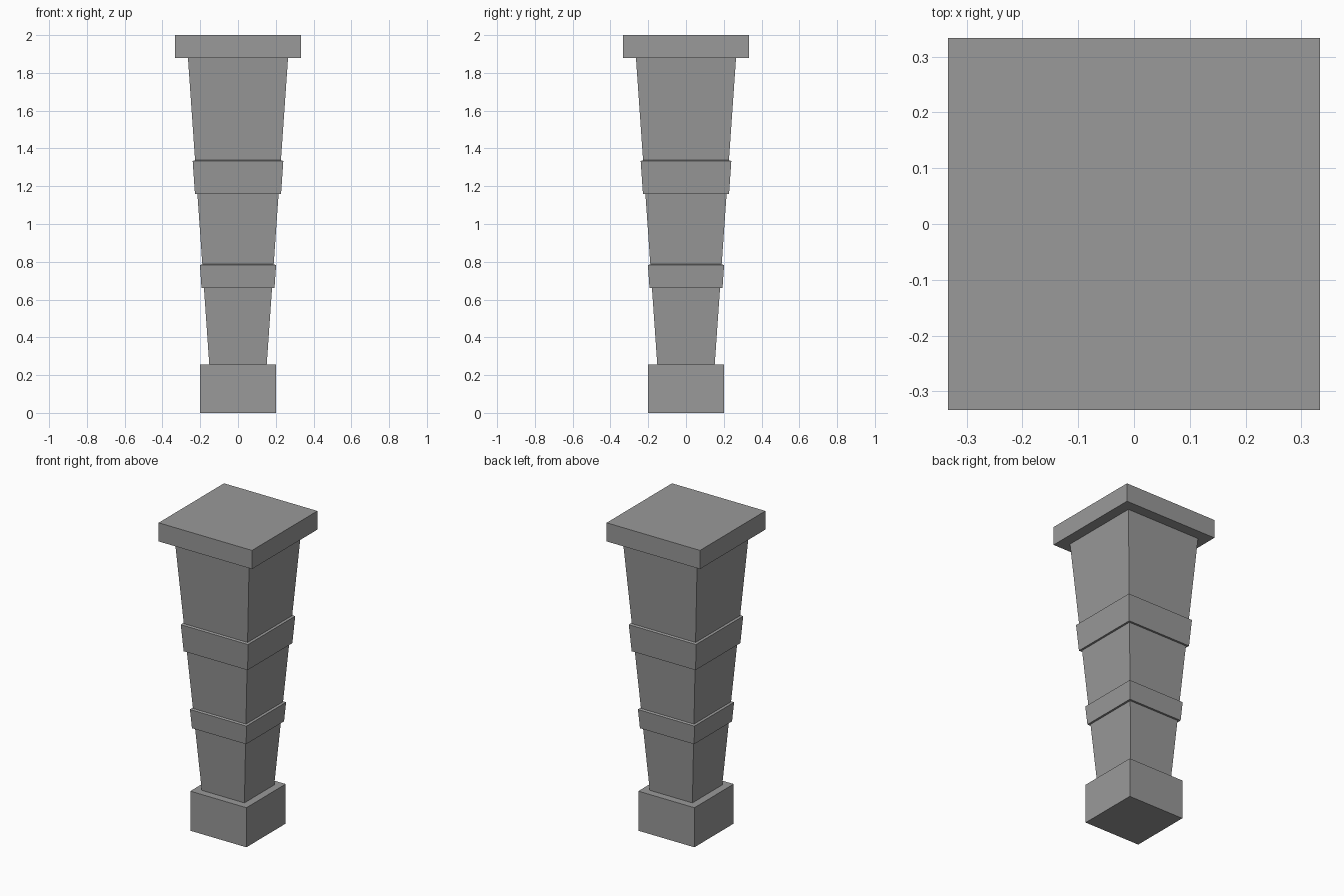
import bpy
import bmesh

cube = bpy.data.objects.get("Cube")
if cube:
    bpy.data.objects.remove(cube, do_unlink=True)

stone = bpy.data.materials.new("grey_stone")
stone.use_nodes = True
GREY = (0.32, 0.32, 0.32, 1)
stone.diffuse_color = GREY
stone.node_tree.nodes["Principled BSDF"].inputs["Base Color"].default_value = GREY


def square_stack(name, rings):
    """Closed solid through square rings given as (half width, height)."""
    bm = bmesh.new()
    loops = [[bm.verts.new((sx * h, sy * h, z))
              for sx, sy in ((-1, -1), (1, -1), (1, 1), (-1, 1))]
             for h, z in rings]
    for low, high in zip(loops, loops[1:]):
        for i in range(4):
            j = (i + 1) % 4
            bm.faces.new((low[i], low[j], high[j], high[i]))
    bm.faces.new(loops[0][::-1])
    bm.faces.new(loops[-1])
    mesh = bpy.data.meshes.new(name)
    bm.to_mesh(mesh)
    bm.free()
    mesh.materials.append(stone)
    obj = bpy.data.objects.new(name, mesh)
    bpy.context.collection.objects.link(obj)


BASE_TOP, CAP_BOTTOM = 0.255, 1.88
FOOT, HEAD = 0.152, 0.265


def shaft_half(z):
    return FOOT + (HEAD - FOOT) * (z - BASE_TOP) / (CAP_BOTTOM - BASE_TOP)


# Square base block and overhanging cap
square_stack("base", [(0.2, 0), (0.2, BASE_TOP)])
square_stack("cap", [(0.333, CAP_BOTTOM), (0.333, 2)])

# Tapered shaft with two raised bands, slightly sloped on top
rings = [(FOOT, BASE_TOP)]
for low, high in ((0.66, 0.782), (1.16, 1.333)):
    top = high + 0.005
    rings += [(shaft_half(low), low), (shaft_half(low) + 0.013, low),
              (shaft_half(high) + 0.013, high), (shaft_half(top), top)]
rings.append((HEAD, CAP_BOTTOM))
square_stack("shaft", rings)
